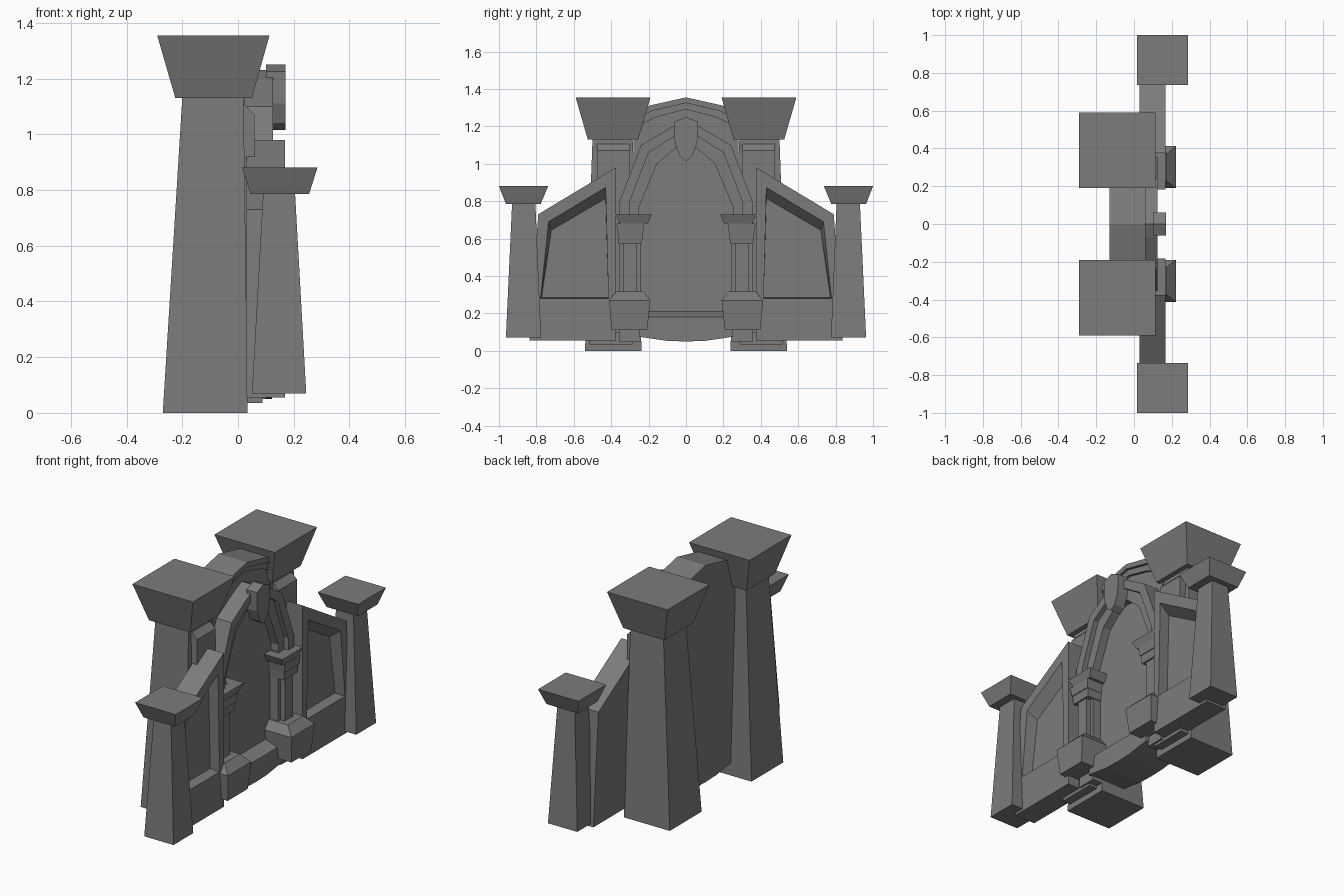
import bpy, bmesh

cube = bpy.data.objects.get("Cube")
if cube:
    bpy.data.objects.remove(cube, do_unlink=True)

stone = bpy.data.materials.new("grey_stone")
stone.use_nodes = True
GREY = (0.2, 0.2, 0.2, 1)
stone.diffuse_color = GREY
stone.node_tree.nodes["Principled BSDF"].inputs["Base Color"].default_value = GREY


def loft(name, rings, pair=False):
    """Skin matching rings of points, cap both ends; pair mirrors across y."""
    bm = bmesh.new()
    loops = [[bm.verts.new(p) for p in ring] for ring in rings]
    n = len(loops[0])
    for a, b in zip(loops, loops[1:]):
        for i in range(n):
            j = (i + 1) % n
            bm.faces.new((a[i], a[j], b[j], b[i]))
    bm.faces.new(loops[0][::-1])
    bm.faces.new(loops[-1])
    bmesh.ops.recalc_face_normals(bm, faces=bm.faces[:])
    mesh = bpy.data.meshes.new(name)
    bm.to_mesh(mesh)
    bm.free()
    mesh.materials.append(stone)
    obj = bpy.data.objects.new(name, mesh)
    bpy.context.collection.objects.link(obj)
    if pair:
        mod = obj.modifiers.new("Mirror", 'MIRROR')
        mod.use_axis = (False, True, False)
        mod.use_mirror_merge = False
    return obj


def rect(z, x0, x1, y0, y1):
    return [(x0, y0, z), (x1, y0, z), (x1, y1, z), (x0, y1, z)]


def at_x(x, outline):
    return [(x, y, z) for y, z in outline]


def prism(name, outline, x0, x1, pair=False):
    return loft(name, [at_x(x0, outline), at_x(x1, outline)], pair)


def sym(half):
    """Complete a half outline whose first and last points lie on y = 0."""
    return half + [(-y, z) for y, z in reversed(half) if y > 0]


def band(outer, inner):
    """Closed arched strip between two half curves running outwards from y = 0."""
    def full(c):
        return [(-y, z) for y, z in reversed(c[1:])] + c
    return full(outer) + full(inner)[::-1]


# Tall towers with flared caps
loft("tall_towers", [rect(0, -.27, .035, .237, .54),
                     rect(1.13, -.2, .02, .285, .5)], True)
loft("tall_tower_caps", [rect(1.13, -.225, .05, .255, .525),
                         rect(1.355, -.29, .113, .19, .59)], True)
loft("tower_front_blocks", [rect(.05, .0, .06, .30, .475),
                            rect(1.07, .0, .06, .30, .475),
                            rect(1.105, .0, .025, .30, .475)], True)
loft("tower_footings", [rect(.035, .0, .088, .285, .515),
                        rect(.1, .0, .088, .285, .515)], True)

# Short outer towers
loft("short_towers", [rect(.07, .05, .245, .775, .963),
                      rect(.785, .09, .205, .805, .93)], True)
loft("short_tower_caps", [rect(.785, .045, .255, .777, .963),
                          rect(.88, .015, .285, .737, 1)], True)

# Central wall with a peaked top and shallow curved underside
prism("central_wall", sym([(0, .05), (.1, .053), (.25, .075), (.36, .075),
                           (.36, .73), (.28, 1.05), (.28, 1.29), (.2, 1.31),
                           (0, 1.355)]), -.13, .025)
prism("door_panel", sym([(0, .1), (.33, .1), (.33, .75), (.24, 1.06),
                         (0, 1.2)]), .0, .045)
prism("upper_moulding", band([(0, 1.355), (.2, 1.31), (.3, 1.27)],
                             [(0, 1.325), (.17, 1.285), (.3, 1.235)]), 0, .06)
prism("lower_moulding", band([(0, 1.325), (.17, 1.285), (.3, 1.235)],
                             [(0, 1.29), (.16, 1.25), (.3, 1.18)]), 0, .042)

# Pointed arch made of an outer and an inner stepped rib
rib_outer = [(0, 1.23), (.07, 1.2), (.24, 1.1), (.355, .8), (.355, .72)]
rib_middle = [(0, 1.17), (.06, 1.15), (.2, 1.06), (.3, .8), (.3, .72)]
rib_inner = [(0, 1.1), (.05, 1.09), (.155, 1.0), (.25, .77), (.25, .72)]
prism("arch_outer_rib", band(rib_outer, rib_middle), .01, .125)
prism("arch_inner_rib", band(rib_middle, rib_inner), .01, .095)

# Shield keystone
prism("keystone", sym([(0, 1.015), (.033, 1.04), (.06, 1.11), (.062, 1.225),
                       (0, 1.25)]), .1, .17)

# Door sill with sloping top
sill = [(0, .05), (.1, .053), (.25, .075), (.25, .18), (0, .18)]
sill_back = [(y, z + .03 if z > .1 else z) for y, z in sill]
loft("door_sill", [at_x(.0, sym(sill_back)), at_x(.05, sym(sill_back)),
                   at_x(.122, sym(sill))])

# Columns flanking the door
loft("column_pedestals", [rect(.11, .03, .21, .208, .398),
                          rect(.27, .03, .222, .19, .412),
                          rect(.318, .03, .172, .228, .372)], True)
loft("column_back_piers", [rect(.05, .0, .1, .24, .357),
                           rect(.73, .0, .1, .24, .357)], True)
loft("column_shafts", [rect(.3, .05, .13, .262, .337),
                       rect(.6, .05, .13, .262, .337)], True)
loft("column_collars", [rect(.575, .03, .14, .235, .362),
                        rect(.625, .03, .145, .232, .365)], True)
loft("column_capitals", [rect(.625, .03, .15, .23, .365),
                         rect(.68, .03, .155, .222, .372)], True)
loft("column_top_slabs", [rect(.68, .03, .15, .205, .352),
                          rect(.728, .03, .168, .182, .376)], True)

# Sloping wing walls with a bevelled recessed panel
wing = [(.375, .055), (.838, .055), (.79, .73), (.375, .98)]
lip = [(.415, .28), (.778, .28), (.735, .69), (.43, .873)]
floor = [(.415, .285), (.772, .285), (.72, .645), (.43, .815)]
loft("wing_walls", [at_x(.03, wing), at_x(.168, wing),
                    at_x(.168, lip), at_x(.105, floor)], True)
